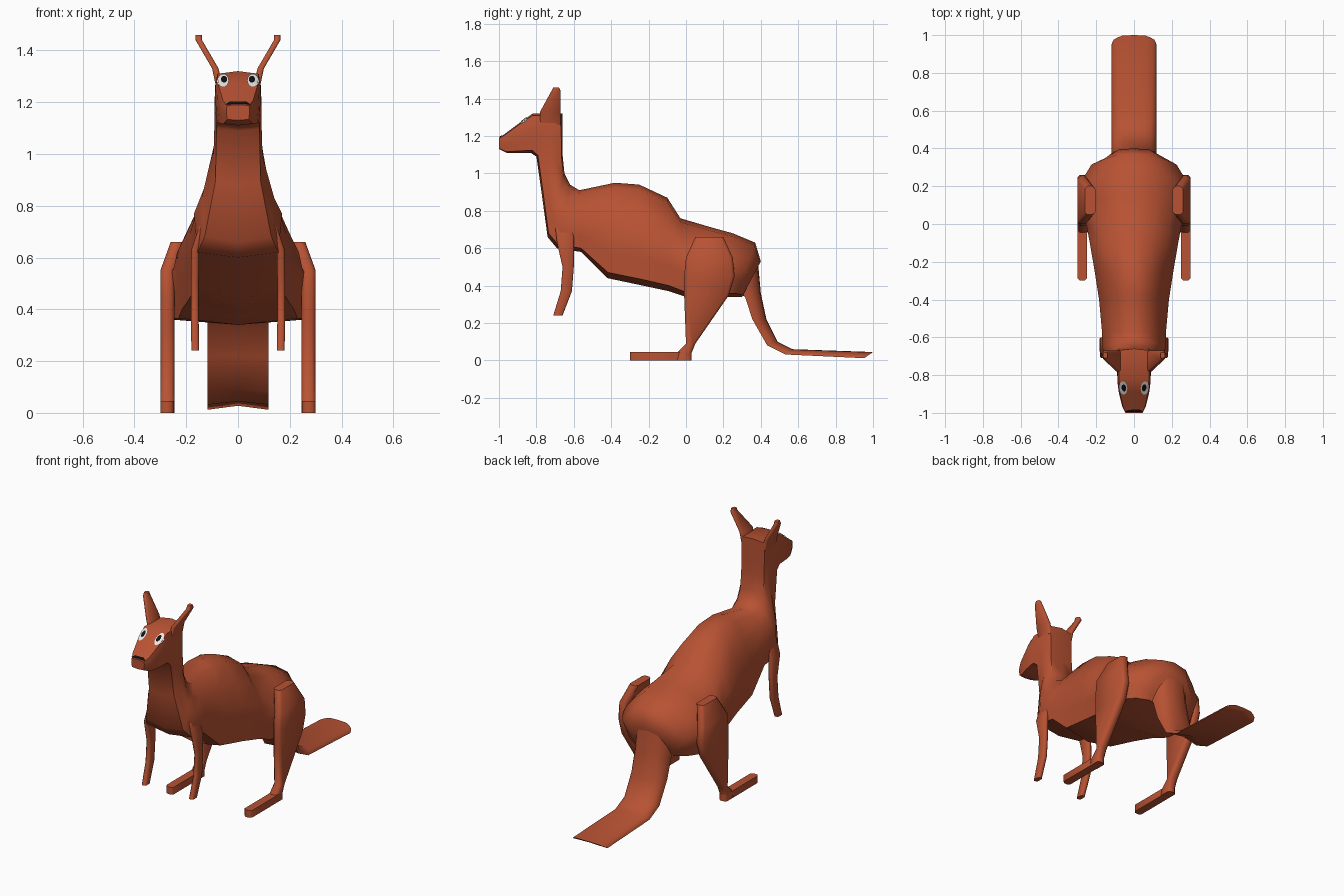
import bpy
import math
from mathutils import Vector
from mathutils.bvhtree import BVHTree

start_cube = bpy.data.objects.get("Cube")
if start_cube:
    bpy.data.objects.remove(start_cube, do_unlink=True)

CM = 0.01  # profiles below are written in hundredths


def make_material(name, red, green, blue):
    material = bpy.data.materials.new(name)
    material.use_nodes = True
    color = (red, green, blue, 1)
    material.diffuse_color = color
    shader = next(node for node in material.node_tree.nodes if node.type == "BSDF_PRINCIPLED")
    shader.inputs["Base Color"].default_value = color
    shader.inputs["Roughness"].default_value = 0.8
    return material


fur = make_material("russet_fur", 0.48, 0.085, 0.033)
white = make_material("eye_white", 0.8, 0.8, 0.8)
black = make_material("black", 0.005, 0.005, 0.005)


def make_object(name, points, faces, material):
    mesh = bpy.data.meshes.new(name)
    mesh.from_pydata(points, [], faces)
    mesh.materials.append(material)
    obj = bpy.data.objects.new(name, mesh)
    bpy.context.collection.objects.link(obj)
    bpy.ops.object.select_all(action="DESELECT")
    obj.select_set(True)
    bpy.context.view_layer.objects.active = obj
    bpy.ops.object.mode_set(mode="EDIT")
    bpy.ops.mesh.select_all(action="SELECT")
    bpy.ops.mesh.normals_make_consistent(inside=False)
    bpy.ops.object.mode_set(mode="OBJECT")
    bpy.ops.object.shade_smooth_by_angle(angle=math.radians(50))
    return obj


def loft(name, rings):
    """Skin a row of equal closed rings and cap both ends."""
    size = len(rings[0])
    points = [point for ring in rings for point in ring]
    faces = [tuple(range(size)), tuple(range(len(points) - size, len(points)))]
    for start in range(0, len(points) - size, size):
        for i in range(size):
            j = (i + 1) % size
            faces.append((start + i, start + j, start + size + j, start + size + i))
    return make_object(name, points, faces, fur)


def section(top, low, widths, hollow):
    """Symmetric section hung between a back point and a belly point."""
    top, low = Vector((0, *top)) * CM, Vector((0, *low)) * CM
    heights = (0.05, 0.27, 0.5, 0.72, 0.94)
    half = list(zip(widths, heights))
    outline = [(0, 0)] + half + [(0, hollow)] + [(-x, t) for x, t in reversed(half)]
    return [top.lerp(low, t) + Vector((x, 0, 0)) for x, t in outline]


def trunk_section(top, low, half_width):
    """Narrow ridge on the back, wide flanks and a flat belly."""
    side = half_width * CM
    ridge = min(side * 0.93, 0.08 + max(0, side - 0.2) * 0.5)
    belly = side * 0.92
    return section(top, low, (ridge, (ridge + side) * 0.52, side, (side + belly) / 2, belly), 1)


def tail_section(top, low, hollow):
    """Arched on top, hollow underneath."""
    return section(top, low, (0.06, 0.09, 0.108, 0.114, 0.118), hollow)


# Trunk, neck and head in one skin, from rump to muzzle: back, belly, half width
trunk = [
    ((40, 53), (30, 34), 15),
    ((37, 63), (26, 34), 22.5),
    ((25, 68), (20, 34), 28),
    ((14, 71), (12, 34), 29),
    ((-3, 76), (0, 34), 25),
    ((-10, 87), (-9, 37), 23.5),
    ((-25, 94), (-23, 40), 21),
    ((-38, 95), (-42, 44), 18.5),
    ((-57, 91), (-56, 58), 17),
    ((-62, 94), (-69, 60), 17),
    ((-65, 100), (-74, 66), 14),
    ((-66, 110), (-77, 88), 9.5),
    ((-66, 120), (-80, 109), 9),
    ((-66, 132), (-83, 111), 9),
    ((-82, 132), (-85, 111), 8.8),
    ((-89, 127), (-90, 111), 8),
    ((-97, 121), (-96, 111), 6.2),
    ((-100, 119), (-100, 113), 4.5),
]
body = loft("body", [trunk_section(*row) for row in trunk])

# Tail: top edge, under edge, depth of the hollow
tail = [
    ((38, 58), (27, 36), 1),
    ((40, 36), (31, 34), 0.9),
    ((43, 22), (35, 22), 0.8),
    ((49, 10), (43, 8), 0.6),
    ((57, 6), (53, 3), 0.5),
    ((100, 4.5), (95, 1), 0.5),
]
loft("tail", [tail_section(*row) for row in tail])


def limb(name, thickness, rows):
    """Mirrored pair; each row is height, front, back and outer side."""
    for side, label in ((1, "left"), (-1, "right")):
        rings = []
        for z, front, back, outer in rows:
            middle, half_y = (front + back) / 2, (back - front) / 2
            half_x = thickness / 2
            cut = min(half_x, half_y) / 2
            quarter = [(half_x, half_y - cut), (half_x - cut, half_y)]
            upper = quarter + [(-x, y) for x, y in reversed(quarter)]
            outline = upper + [(-x, -y) for x, y in upper]
            rings.append([Vector((side * (outer - half_x + x), middle + y, z)) * CM
                          for x, y in outline])
        loft(f"{label}_{name}", rings)


limb("ear", 2.5, [(126, -78, -67, 8.5), (133, -78, -67, 10),
                  (144, -72, -67, 16.4), (146, -71, -68, 16.4)])
limb("arm", 3, [(72, -70, -60, 15), (63, -69, -60, 18), (50, -66, -60, 18.2),
                (37, -67, -61, 18.2), (24, -71, -66, 18)])
limb("leg", 5.5, [(66, 5, 20, 26), (55, 0, 25, 30), (45, -1, 26, 30),
                  (35, -1, 23, 30), (9, 0, 5, 30), (4, -5, 3, 30), (0, -6, 3, 30)])
limb("foot", 5.2, [(0, -30, 3, 30), (4.5, -30, 3, 30)])

# Painted face details, laid on the head from the front
skin = BVHTree.FromPolygons([vertex.co for vertex in body.data.vertices],
                            [face.vertices for face in body.data.polygons])


def face_plate(name, outline, lift, material):
    center = sum(outline, Vector((0, 0))) / len(outline)
    inner = [center.lerp(corner, 0.5) for corner in outline]
    points = []
    for x, z in [center] + inner + outline:
        hit, normal, _, _ = skin.ray_cast(Vector((x, -2, z)), Vector((0, 1, 0)))
        points.append(hit + normal * math.copysign(lift, -normal.y))
    count = len(outline)
    faces = []
    for i in range(count):
        a, b = 1 + i, 1 + (i + 1) % count
        faces += [(0, a, b), (a, a + count, b + count, b)]
    make_object(name, points, faces, material)


def oval(x, z, radius_x, radius_z):
    turns = [math.tau * step / 16 for step in range(16)]
    return [Vector((x + radius_x * math.cos(turn), z + radius_z * math.sin(turn)))
            for turn in turns]


for side, label in ((1, "left"), (-1, "right")):
    face_plate(f"{label}_eye", oval(side * 0.057, 1.281, 0.022, 0.025), 0.004, white)
    face_plate(f"{label}_pupil", oval(side * 0.053, 1.283, 0.012, 0.013), 0.007, black)
nose = [(-0.03, 1.2), (0.03, 1.2), (0.047, 1.19), (-0.047, 1.19)]
face_plate("nose", [Vector(corner) for corner in nose], 0.004, black)
